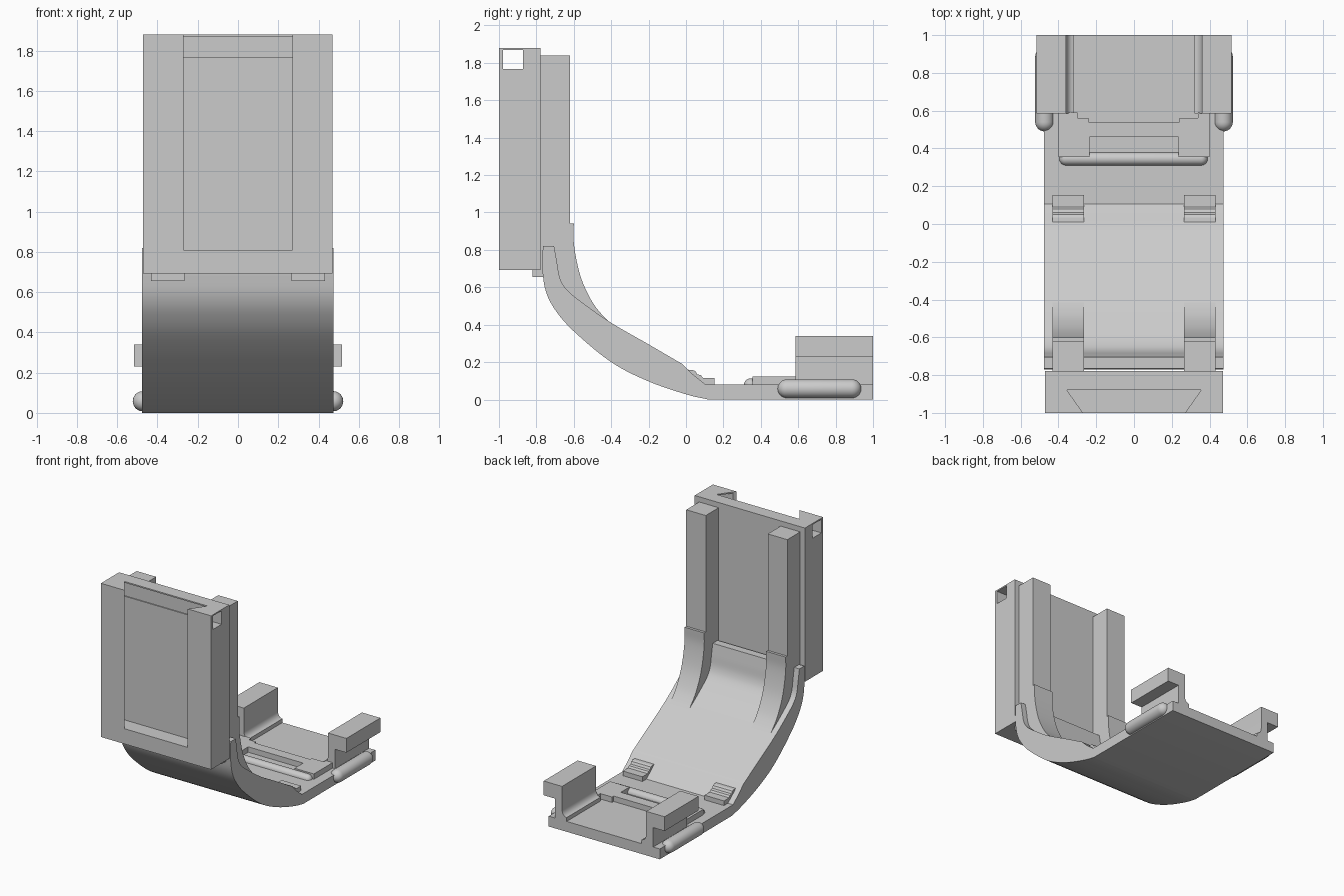
import bpy, bmesh, math
from mathutils import Vector

if "Cube" in bpy.data.objects:
    bpy.data.objects.remove(bpy.data.objects["Cube"])

GREY = bpy.data.materials.new("plain_grey")
GREY.diffuse_color = (0.6, 0.6, 0.6, 1)
GREY.use_nodes = True
GREY.node_tree.nodes["Principled BSDF"].inputs["Base Color"].default_value = GREY.diffuse_color


def finish(name, bm, smooth=False):
    bmesh.ops.recalc_face_normals(bm, faces=bm.faces)
    me = bpy.data.meshes.new(name)
    bm.to_mesh(me)
    bm.free()
    me.materials.append(GREY)
    ob = bpy.data.objects.new(name, me)
    bpy.context.collection.objects.link(ob)
    bpy.ops.object.select_all(action='DESELECT')
    ob.select_set(True)
    bpy.context.view_layer.objects.active = ob
    if smooth:
        bpy.ops.object.shade_smooth_by_angle(angle=math.radians(30))
    return ob


def prism(name, pts, axis, lo, hi, smooth=False):
    """Extrude a profile: (y, z) along x, (x, y) along z, or (x, z) along y."""
    bm = bmesh.new()

    def put(p, t):
        return {'X': (t, *p), 'Y': (p[0], t, p[1]), 'Z': (*p, t)}[axis]
    a = [bm.verts.new(put(p, lo)) for p in pts]
    b = [bm.verts.new(put(p, hi)) for p in pts]
    bm.faces.new(a)
    bm.faces.new(b)
    for i in range(len(pts)):
        j = (i + 1) % len(pts)
        bm.faces.new((a[i], a[j], b[j], b[i]))
    return finish(name, bm, smooth)


def box(name, x0, x1, y0, y1, z0, z1):
    return prism(name, [(x0, y0), (x1, y0), (x1, y1), (x0, y1)], 'Z', z0, z1)


def curve(pts, steps=5):
    """Smooth curve through the points."""
    p = [Vector(q) for q in pts]
    p = [2 * p[0] - p[1]] + p + [2 * p[-1] - p[-2]]
    out = []
    for i in range(1, len(p) - 2):
        a, b, c, d = p[i - 1:i + 3]
        for s in range(steps):
            t = s / steps
            out.append(tuple(0.5 * (2 * b + (c - a) * t + (2 * a - 5 * b + 4 * c - d) * t * t
                                    + (3 * b - a - 3 * c + d) * t ** 3)))
    return out + [tuple(pts[-1])]


def capsule(name, start, end, r):
    """Round bar with domed ends between two points."""
    a, b = Vector(start), Vector(end)
    bm = bmesh.new()
    bmesh.ops.create_uvsphere(bm, u_segments=24, v_segments=12, radius=r)
    half = (b - a).length / 2
    equator = [e for e in bm.edges if all(abs(v.co.z) < 1e-5 for v in e.verts)]
    bmesh.ops.split_edges(bm, edges=equator)
    for f in bm.faces:
        f.tag = f.calc_center_median().z > 0
    for v in bm.verts:
        v.co.z += half if v.link_faces[0].tag else -half
    rims = [e for e in bm.edges if e.is_boundary]
    bmesh.ops.bridge_loops(bm, edges=rims)
    rot = (b - a).to_track_quat('Z', 'Y')
    for v in bm.verts:
        v.co = rot @ v.co + (a + b) / 2
    return finish(name, bm, True)


def cut(ob, cutter):
    m = ob.modifiers.new("cut", 'BOOLEAN')
    m.object, m.operation, m.solver = cutter, 'DIFFERENCE', 'EXACT'
    bpy.context.view_layer.objects.active = ob
    bpy.ops.object.modifier_apply(modifier=m.name)
    bpy.data.objects.remove(cutter)


# Upright block with a dovetail slot and a cross hole
block = box("upright_block", -0.472, 0.47, -1.0, -0.778, 0.692, 1.88)
cut(block, prism("slot_cutter", [(-0.265, -1.01), (0.265, -1.01), (0.27, -1.0), (0.355, -0.88),
                                 (-0.355, -0.88), (-0.27, -1.0)], 'Z', 0.81, 1.95))
cut(block, box("hole_cutter", -0.6, 0.6, -0.979, -0.872, 1.766, 1.87))

# Curved shell running into the flat floor
outer = curve([(-0.77, 0.70), (-0.75, 0.58), (-0.70, 0.48), (-0.60, 0.365), (-0.40, 0.20),
               (-0.20, 0.097), (0.0, 0.028), (0.12, 0.0)])
inner = curve([(-0.705, 0.82), (-0.69, 0.736), (-0.674, 0.65), (-0.637, 0.587), (-0.55, 0.515),
               (-0.40, 0.41), (-0.20, 0.295), (-0.02, 0.19)])
prism("curved_shell",
      [(-0.765, 0.82)] + outer + [(1.0, 0.0), (1.0, 0.08), (0.105, 0.08), (0.03, 0.14)] + inner[::-1],
      'X', -0.476, 0.474, True)

# Parts mirrored to the left and right
post_curve = curve([(-0.60, 0.94), (-0.60, 0.84), (-0.58, 0.72), (-0.55, 0.62), (-0.50, 0.52),
                    (-0.45, 0.455), (-0.405, 0.41)])
for s, side in ((-1, "left"), (1, "right")):
    def span(a, b):
        return sorted((s * a, s * b))
    lo, hi = span(0.265, 0.432)

    # Post with a curved root, and the tab under it
    prism(side + "_post",
          [(-0.78, 0.692), (-0.78, 1.84), (-0.62, 1.84), (-0.62, 0.94)] + post_curve
          + [(-0.5, 0.40), (-0.64, 0.53), (-0.74, 0.69)], 'X', lo, hi, True)
    box(side + "_post_tab", lo, hi, -0.82, -0.76, 0.655, 0.70)

    # Stepped clip at the start of the floor
    prism(side + "_stepped_clip",
          [(0.0, 0.10), (0.0, 0.16), (0.035, 0.158), (0.05, 0.152), (0.06, 0.135), (0.08, 0.13),
           (0.09, 0.116), (0.153, 0.116), (0.153, 0.07), (0.05, 0.07)], 'X', lo, hi)

    # Rear bracket: outward overhang on a wall with a concave foot
    foot = [(0.36 - 0.04 * (1 - math.sin(t)), 0.16 - 0.05 * math.cos(t))
            for t in [math.pi / 2 * i / 6 for i in range(7)]]
    profile = [(0.42, 0.07), (0.32, 0.07)] + foot + [(0.36, 0.34), (0.517, 0.34),
                                                     (0.517, 0.23), (0.42, 0.23)]
    prism(side + "_rear_bracket", [(s * x, z) for x, z in profile], 'Y', 0.585, 1.0, True)

    # Round side bar
    capsule(side + "_side_bar", (s * 0.473, 0.54, 0.058), (s * 0.473, 0.887, 0.058), 0.05)

# Raised platform with a notch in front and behind
prism("raised_platform",
      [(-0.40, 0.355), (-0.235, 0.355), (-0.235, 0.46), (0.235, 0.46), (0.235, 0.355), (0.40, 0.355),
       (0.40, 0.59), (0.34, 0.59), (0.34, 0.56), (0.24, 0.56), (0.24, 0.54), (-0.24, 0.54),
       (-0.24, 0.56), (-0.30, 0.56), (-0.30, 0.59), (-0.40, 0.59)], 'Z', 0.07, 0.122)

# Rounded front lip of the platform
capsule("platform_lip", (-0.36, 0.345, 0.078), (0.355, 0.345, 0.078), 0.035)
